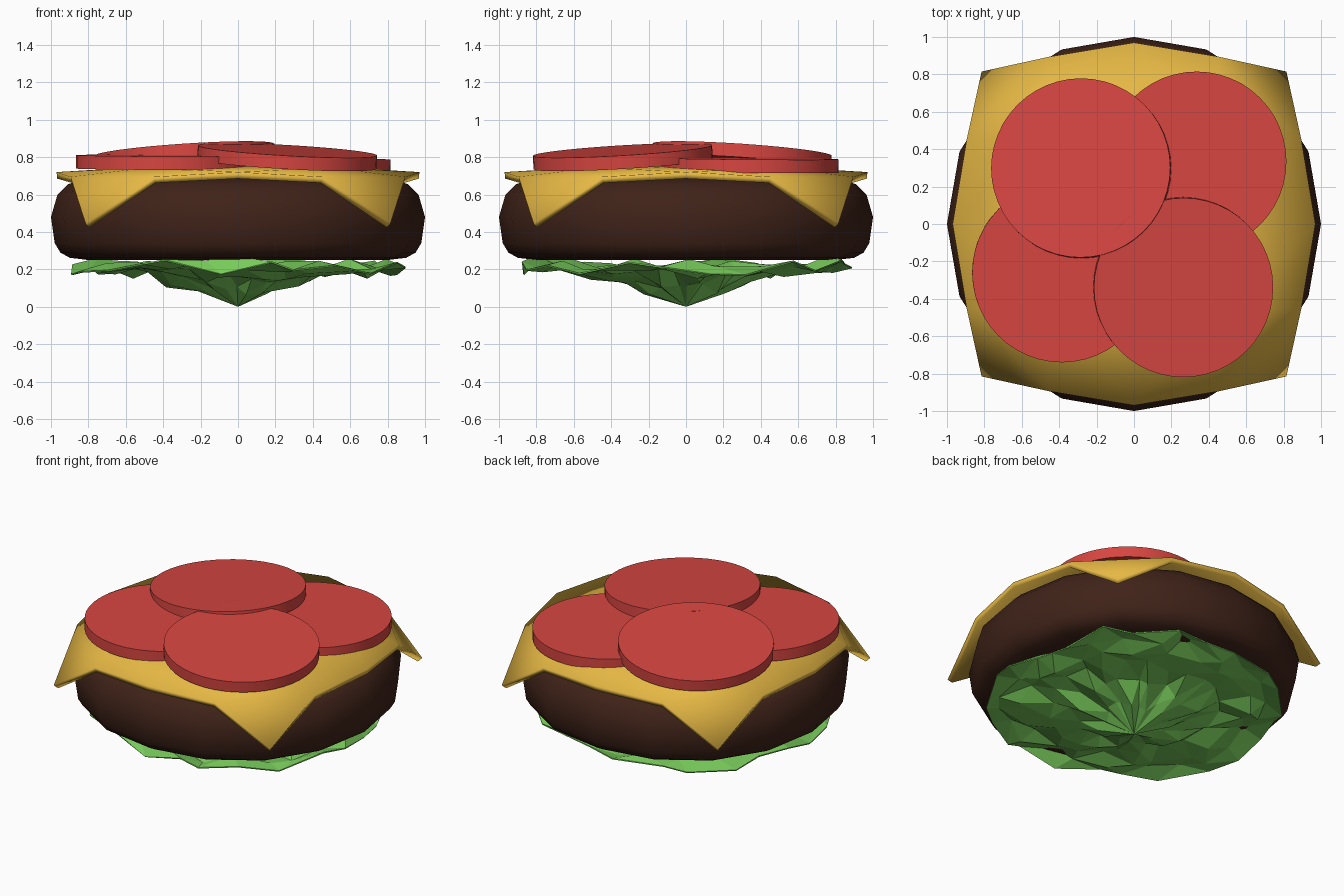
import bpy, bmesh, math, random
from mathutils import Vector

if "Cube" in bpy.data.objects:
    bpy.data.objects.remove(bpy.data.objects["Cube"])

random.seed(5)


def material(name, col):
    m = bpy.data.materials.new(name)
    m.diffuse_color = (*col, 1)
    m.use_nodes = True
    m.node_tree.nodes["Principled BSDF"].inputs["Base Color"].default_value = m.diffuse_color
    return m


BROWN = material("meat brown", (0.050, 0.0165, 0.0095))
YELLOW = material("cheese yellow", (0.79, 0.48, 0.058))
RED = material("tomato red", (0.68, 0.061, 0.052))
GREEN = material("leaf green", (0.19, 0.60, 0.105))


def make(name, verts, faces, mat, smooth=None):
    me = bpy.data.meshes.new(name)
    me.from_pydata(verts, [], faces)
    me.materials.append(mat)
    ob = bpy.data.objects.new(name, me)
    bpy.context.collection.objects.link(ob)
    if smooth is not None:
        bpy.ops.object.select_all(action='DESELECT')
        ob.select_set(True)
        bpy.context.view_layer.objects.active = ob
        bpy.ops.object.shade_smooth_by_angle(angle=math.radians(smooth))
    return ob


def squarish(t, amount):
    # radius factor that grows towards the diagonals
    return 1 + amount * (1 - math.cos(4 * t)) / 2


def ring_faces(rings, n):
    return [(i * n + j, i * n + (j + 1) % n, (i + 1) * n + (j + 1) % n, (i + 1) * n + j)
            for i in range(rings - 1) for j in range(n)]


def lathe(name, profile, n, mat, smooth, square=0.0):
    verts = []
    for r, z in profile:
        for j in range(n):
            t = 2 * math.pi * j / n
            rr = r * squarish(t, square)
            verts.append((rr * math.cos(t), rr * math.sin(t), z))
    faces = ring_faces(len(profile), n)
    faces.append(tuple(range(n))[::-1])
    faces.append(tuple((len(profile) - 1) * n + j for j in range(n)))
    return make(name, verts, faces, mat, smooth)


# Patty: 16-sided rounded disc, slightly squarish
lathe("patty", [(0.80, 0.25), (0.90, 0.262), (0.95, 0.29), (0.98, 0.34), (1.0, 0.48),
                (0.965, 0.60), (0.91, 0.655), (0.80, 0.69)], 16, BROWN, 60, 0.02)

# Cheese: 4 x 4 grid, dropping at the corners
HEIGHT = {(0, 0): 0.76, (0, 1): 0.75, (1, 1): 0.745, (0, 2): 0.72, (1, 2): 0.695, (2, 2): 0.445}
PLACE = {(0, 0): (0, 0), (0, 1): (0, 0.48), (1, 1): (0.47, 0.47),
         (0, 2): (0, 0.97), (1, 2): (0.45, 0.895), (2, 2): (0.815, 0.815)}
verts = []
for i in range(-2, 3):
    for j in range(-2, 3):
        a, b = abs(i), abs(j)
        key = (min(a, b), max(a, b))
        lo, hi = PLACE[key]
        x, y = (lo, hi) if a <= b else (hi, lo)
        verts.append((math.copysign(x, i), math.copysign(y, j), HEIGHT[key]))
faces = []
for i in range(4):
    for j in range(4):
        a, b, c, d = i * 5 + j, (i + 1) * 5 + j, (i + 1) * 5 + j + 1, i * 5 + j + 1
        # fold line runs across each corner
        faces += [(a, b, d), (b, c, d)] if (i < 2) == (j < 2) else [(a, b, c), (a, c, d)]
cheese = make("cheese_slice", verts, faces, YELLOW, 75)
mod = cheese.modifiers.new("thickness", 'SOLIDIFY')
mod.thickness = 0.035
mod.offset = -1

# Tomato slices: x, y, height of the top, slope along x, slope along y
SLICES = [(0.335, 0.335, 0.792, -0.01, -0.008),
          (-0.385, -0.26, 0.808, -0.006, 0.01),
          (0.265, -0.34, 0.836, -0.057, 0.06),
          (-0.285, 0.30, 0.840, 0.066, -0.068)]
for k, (x, y, z, sx, sy) in enumerate(SLICES):
    ob = lathe("tomato_slice_%d" % (k + 1), [(0.48, -0.072), (0.48, 0)], 48, RED, 40)
    ob.location = (x, y, z)
    ob.rotation_mode = 'QUATERNION'
    ob.rotation_quaternion = Vector((0, 0, 1)).rotation_difference(Vector((-sx, -sy, 1)))

# Lettuce: crumpled flat-shaded leaf, pointed under the middle, ruffled at the rim
RINGS = [(0.20, 0.095, 0.03), (0.36, 0.15, 0.05), (0.52, 0.19, 0.05), (0.67, 0.20, 0.05),
         (0.79, 0.225, 0.045), (0.895, 0.205, 0.045)]
N = 24
verts = []
for k, (r, z, amp) in enumerate(RINGS):
    for j in range(N):
        t = 2 * math.pi * (j + 0.5 * (k % 2) + random.uniform(-0.3, 0.3)) / N
        rr = (r + random.uniform(-0.04, 0.03 if k < 5 else 0.015)) * squarish(t, 0.04)
        verts.append((rr * math.cos(t), rr * math.sin(t), z + random.uniform(-amp, amp)))
tip = len(verts)
verts.append((0, 0, 0.0))
faces = [(tip, j, (j + 1) % N) for j in range(N)]
for i, (a, b, c, d) in enumerate(ring_faces(len(RINGS), N)):
    # staggered rings alternate the direction of the split
    faces += [(a, b, d), (b, c, d)] if (i // N) % 2 == 0 else [(a, b, c), (a, c, d)]
faces = [f if (Vector(verts[f[1]]) - Vector(verts[f[0]])).cross(
    Vector(verts[f[2]]) - Vector(verts[f[0]])).z > 0 else f[::-1] for f in faces]
leaf = make("lettuce", verts, faces, GREEN)
mod = leaf.modifiers.new("thickness", 'SOLIDIFY')
mod.thickness = 0.008
mod.offset = 1
